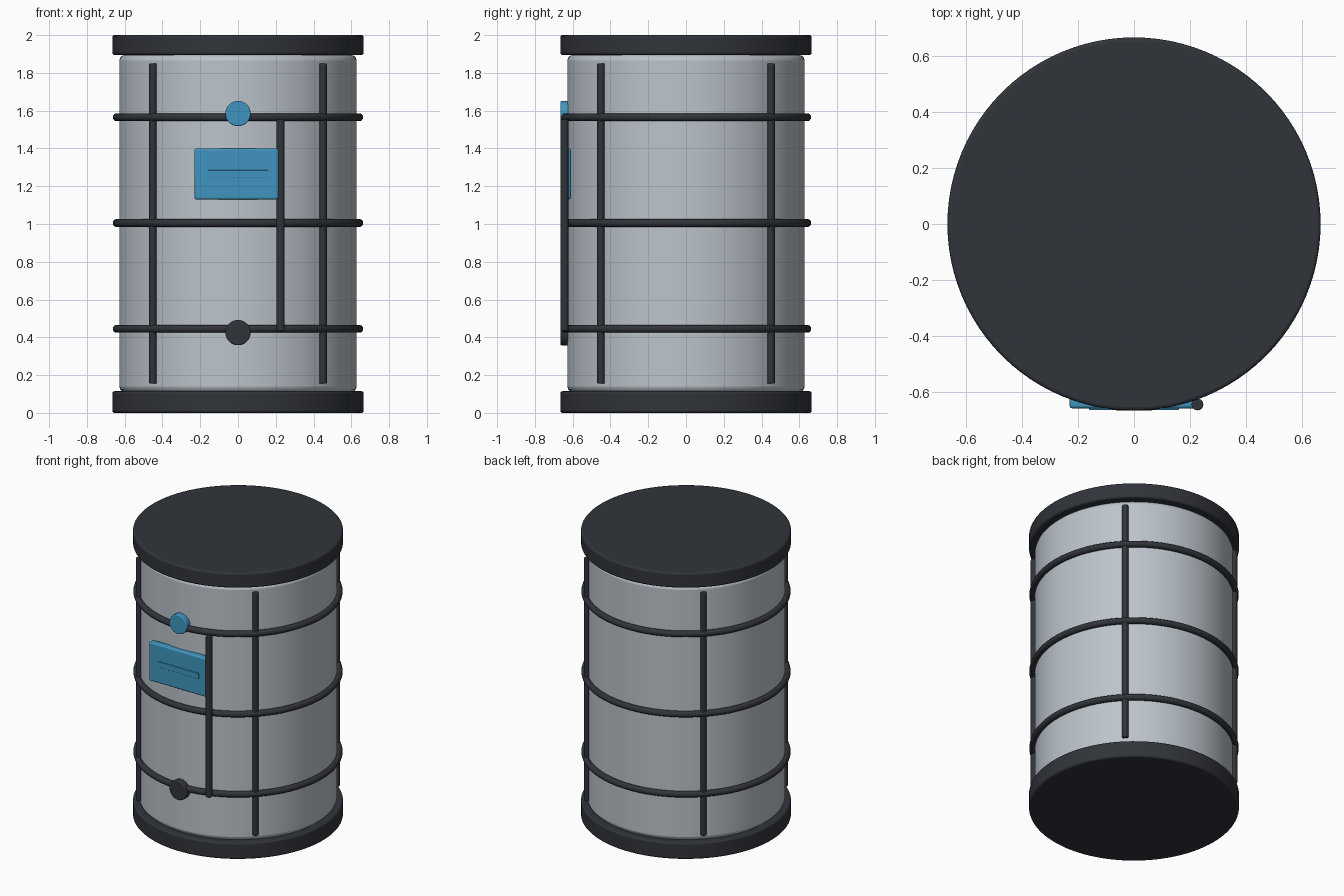
import bpy, math

if "Cube" in bpy.data.objects:
    bpy.data.objects.remove(bpy.data.objects["Cube"])

def mat(name, c):
    m = bpy.data.materials.new(name)
    m.diffuse_color = (*c, 1)
    m.use_nodes = True
    m.node_tree.nodes["Principled BSDF"].inputs["Base Color"].default_value = m.diffuse_color
    return m

DARK = mat("dark_trim", (0.03, 0.034, 0.042))
STEEL = mat("steel_grey", (0.50, 0.55, 0.60))
BLUE = mat("blue_accent", (0.05, 0.30, 0.52))

def finish(name, m, bevel=0.0, segs=3):
    o = bpy.context.object
    o.name = name
    o.data.materials.append(m)
    if bevel:
        bpy.ops.object.transform_apply(location=False, rotation=False, scale=True)
        b = o.modifiers.new("Bevel", 'BEVEL')
        b.width, b.segments, b.limit_method = bevel, segs, 'ANGLE'
        b.angle_limit = math.radians(40)
    bpy.ops.object.shade_smooth_by_angle(angle=math.radians(35))
    return o

def cyl(name, r, z0, z1, m, bevel, x=0, y=0, n=96):
    bpy.ops.mesh.primitive_cylinder_add(vertices=n, radius=r, depth=z1 - z0,
                                        location=(x, y, (z0 + z1) / 2))
    return finish(name, m, bevel)

def box(name, x0, x1, y0, y1, z0, z1, m, bevel):
    bpy.ops.mesh.primitive_cube_add(size=1, location=((x0 + x1) / 2, (y0 + y1) / 2, (z0 + z1) / 2))
    bpy.context.object.scale = (x1 - x0, y1 - y0, z1 - z0)
    return finish(name, m, bevel)

def knob(name, z, m):
    bpy.ops.mesh.primitive_cylinder_add(vertices=40, radius=0.067, depth=0.055,
                                        location=(0, -0.637, z), rotation=(math.pi / 2, 0, 0))
    return finish(name, m, 0.006)

# Drum body with end caps
cyl("drum_body", 0.628, 0.11, 1.895, STEEL, 0.03)
cyl("base_cap", 0.665, 0.0, 0.115, DARK, 0.012)
cyl("top_lid", 0.665, 1.895, 2.0, DARK, 0.012)

# Hoops around the body
for i, z in enumerate((0.445, 1.005, 1.565)):
    bpy.ops.mesh.primitive_torus_add(major_radius=0.642, minor_radius=0.021,
                                     major_segments=96, minor_segments=14, location=(0, 0, z))
    finish(f"hoop_{i + 1}", DARK)

# Vertical ribs on the diagonals
for sx in (-1, 1):
    for sy in (-1, 1):
        cyl(f"rib_{'right' if sx > 0 else 'left'}_{'back' if sy > 0 else 'front'}",
            0.02, 0.155, 1.85, DARK, 0.005, sx * 0.45, sy * 0.45, 20)

# Front panel, its slot bar, side pipe and round fittings
box("front_panel", -0.23, 0.23, -0.657, -0.61, 1.13, 1.40, BLUE, 0.01)
box("panel_bar", -0.16, 0.16, -0.663, -0.65, 1.245, 1.285, BLUE, 0.003)
cyl("side_pipe", 0.021, 0.435, 1.555, DARK, 0.004, 0.226, -0.643, 20)
knob("upper_cap", 1.585, BLUE)
knob("lower_valve", 0.425, DARK)
